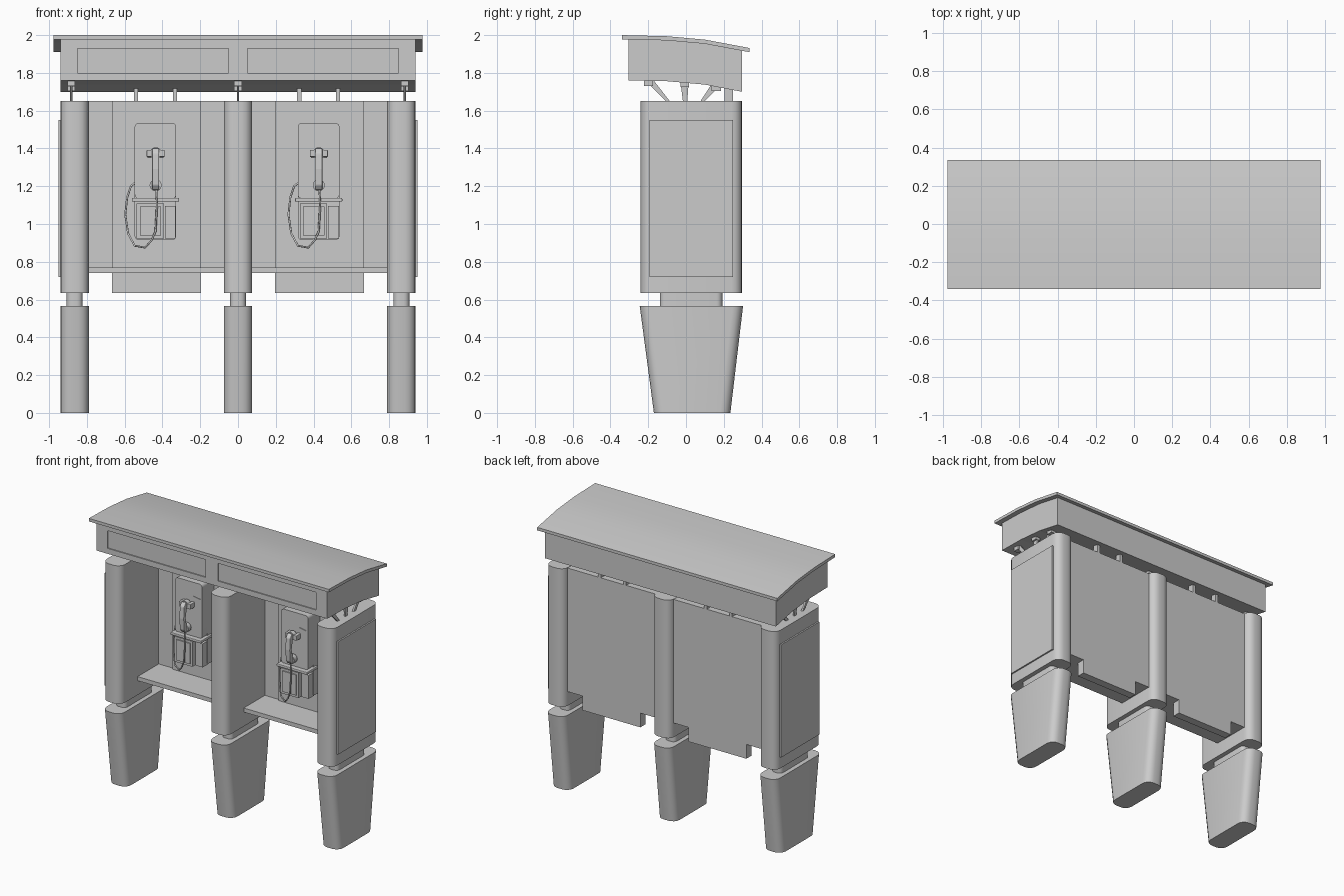
import bpy, bmesh, math
from mathutils import Vector

if "Cube" in bpy.data.objects:
    bpy.data.objects.remove(bpy.data.objects["Cube"])


def finish(name, bm, smooth=False, bevel=0.0):
    bmesh.ops.recalc_face_normals(bm, faces=bm.faces)
    me = bpy.data.meshes.new(name)
    bm.to_mesh(me)
    bm.free()
    ob = bpy.data.objects.new(name, me)
    bpy.context.collection.objects.link(ob)
    for o in bpy.context.selected_objects:
        o.select_set(False)
    ob.select_set(True)
    bpy.context.view_layer.objects.active = ob
    if bevel:
        m = ob.modifiers.new("bevel", 'BEVEL')
        m.width, m.segments = bevel, 2
    if smooth:
        bpy.ops.object.shade_smooth_by_angle(angle=math.radians(35))
    return ob


def box(name, x, y, z, bevel=0.0):
    bm = bmesh.new()
    bmesh.ops.create_cube(bm, size=1)
    for v in bm.verts:
        v.co = [r[0] + (c + 0.5) * (r[1] - r[0]) for c, r in zip(v.co, (x, y, z))]
    return finish(name, bm, bevel=bevel)


def prism(name, profile, a, b, axis='x', smooth=False, bevel=0.0):
    """Extrude a (y,z) profile along x, or an (x,z) profile along y."""
    bm = bmesh.new()
    place = (lambda p, t: (t, p[0], p[1])) if axis == 'x' else (lambda p, t: (p[0], t, p[1]))
    f = bm.faces.new([bm.verts.new(place(p, a)) for p in profile])
    ext = bmesh.ops.extrude_face_region(bm, geom=[f])
    d = Vector((b - a, 0, 0)) if axis == 'x' else Vector((0, b - a, 0))
    bmesh.ops.translate(bm, vec=d, verts=[v for v in ext['geom'] if isinstance(v, bmesh.types.BMVert)])
    return finish(name, bm, smooth, bevel)


def rounded(a0, a1, b0, b1, r, n=4):
    """Rounded rectangle outline."""
    pts = []
    for i, (ca, cb) in enumerate([(a1 - r, b1 - r), (a0 + r, b1 - r), (a0 + r, b0 + r), (a1 - r, b0 + r)]):
        for k in range(n + 1):
            t = math.pi / 2 * (i + k / n)
            pts.append((ca + r * math.cos(t), cb + r * math.sin(t)))
    return pts


def column(name, cx, hx, low, high, r):
    """Loft a rounded section between two (y0, y1, z) levels."""
    bm = bmesh.new()
    rings = [[bm.verts.new((x, y, z)) for x, y in rounded(cx - hx, cx + hx, y0, y1, r)]
             for y0, y1, z in (low, high)]
    n = len(rings[0])
    for i in range(n):
        bm.faces.new((rings[0][i], rings[0][(i + 1) % n], rings[1][(i + 1) % n], rings[1][i]))
    for ring in rings:
        bm.faces.new(ring)
    return finish(name, bm, smooth=True)


# Curved canopy roof and the sign box beneath it
top = [(-0.34, 2.0), (-0.1, 1.994), (0.1, 1.976), (0.335, 1.932)]
under = [(y, z - 0.022) for y, z in top]
prism("canopy_roof", top + under[::-1], -0.978, 0.978, smooth=True)
sign = prism("canopy_box", [(-0.305, 1.985), (-0.1, 1.98), (0.1, 1.962), (0.297, 1.93),
                            (0.297, 1.70), (0.1, 1.738), (-0.1, 1.756), (-0.305, 1.76)], -0.94, 0.94)

# Shallow recessed sign panels on the front
for s in (-1, 1):
    cut = box("sign_cutter", sorted((s * 0.05, s * 0.85)), (-0.35, -0.297), (1.80, 1.93))
    cut.hide_render = True
    m = sign.modifiers.new("recess", 'BOOLEAN')
    m.operation, m.object, m.solver = 'DIFFERENCE', cut, 'EXACT'
    bpy.context.view_layer.objects.active = sign
    bpy.ops.object.modifier_apply(modifier=m.name)
    bpy.data.objects.remove(cut)

# Three pillars: tapered foot, neck, upper pillar and fan of struts
for side, cx in (("left", -0.865), ("middle", 0.0), ("right", 0.865)):
    column(side + "_foot", cx, 0.075, (-0.17, 0.235, 0.0), (-0.245, 0.302, 0.565), 0.055)
    column(side + "_neck", cx, 0.042, (-0.138, 0.192, 0.56), (-0.138, 0.192, 0.64), 0.03)
    column(side + "_pillar", cx, 0.075, (-0.24, 0.297, 0.635), (-0.24, 0.297, 1.652), 0.055)
    sx = cx * 1.02
    for i, (b0, b1, t0, t1, zt) in enumerate([(-0.095, -0.078, -0.222, -0.175, 1.765),
                                              (-0.015, 0.006, -0.03, 0.015, 1.76),
                                              (0.07, 0.09, 0.135, 0.185, 1.74)]):
        prism(f"{side}_strut_{i}", [(b0, 1.64), (b1, 1.64), (t1, zt), (t0, zt)], sx - 0.006, sx + 0.006)
        box(f"{side}_strut_foot_{i}", (sx - 0.02, sx + 0.02), (t0, t1), (zt - 0.035, zt - 0.005))

# Poster panels on the outer sides
for s, side in ((-1, "left"), (1, "right")):
    box(side + "_poster", sorted((s * 0.93, s * 0.951)), (-0.193, 0.25), (0.72, 1.55))


def booth(label, cx):
    """One telephone bay centred between two pillars."""
    mid, edge = 0.235, 0.37
    # back panel with a lower tab, front board, shelf and roof rods
    prism(label + "_back_panel", [(cx - edge, 0.74), (cx - mid, 0.74), (cx - mid, 0.635), (cx + mid, 0.635),
                                  (cx + mid, 0.74), (cx + edge, 0.74), (cx + edge, 1.65), (cx - edge, 1.65)],
          0.205, 0.25, 'y')
    box(label + "_front_board", (cx - mid, cx + mid), (0.19, 0.206), (0.635, 1.65))
    box(label + "_shelf", (cx - edge, cx + edge), (-0.04, 0.207), (0.74, 0.77))
    p = cx - 0.005                      # phone centre
    for i, d in enumerate((-0.103, 0.103)):
        box(f"{label}_rod_{i}", (p + d - 0.011, p + d + 0.011), (0.205, 0.25), (1.64, 1.73))

    # phone body, ledge and lower boxes
    prism(label + "_phone_backplate", rounded(p - 0.11, p + 0.11, 0.915, 1.535, 0.022), 0.11, 0.195, 'y', True)
    prism(label + "_phone_body", rounded(p - 0.11, p + 0.11, 1.135, 1.535, 0.022), 0.05, 0.12, 'y', True)
    box(label + "_phone_ledge", (p - 0.125, p + 0.125), (0.015, 0.15), (1.118, 1.138), 0.005)
    box(label + "_lower_box", (p - 0.1, p + 0.045), (0.03, 0.12), (0.922, 1.108))
    box(label + "_lower_box_front", (p - 0.083, p + 0.03), (0.022, 0.035), (0.94, 1.092))
    box(label + "_side_box", (p + 0.05, p + 0.107), (0.06, 0.12), (0.922, 1.095))
    prism(label + "_pointer", [(p + 0.04, 1.435), (p + 0.095, 1.425), (p + 0.05, 1.415)], 0.045, 0.055, 'y')

    # cradle and handset
    h = p + 0.001
    for i, s in enumerate((-1, 1)):
        box(f"{label}_cradle_arm_{i}", sorted((h + s * 0.022, h + s * 0.048)), (0.0, 0.055), (1.355, 1.392), 0.004)
    box(label + "_cradle_base", (h - 0.042, h + 0.042), (0.03, 0.055), (1.35, 1.385))
    prism(label + "_handset_grip", [(0.015, 1.395), (-0.012, 1.4), (-0.03, 1.375), (-0.036, 1.29),
                                    (-0.03, 1.205), (-0.012, 1.18), (0.015, 1.185), (0.005, 1.215),
                                    (-0.01, 1.29), (0.005, 1.365)], h - 0.019, h + 0.019, bevel=0.006)
    for part, z, r in (("earpiece", 1.377, 0.03), ("mouthpiece", 1.205, 0.032)):
        circ = [(h + r * math.cos(k * math.pi / 6), z + r * math.sin(k * math.pi / 6)) for k in range(12)]
        prism(f"{label}_{part}", circ, 0.0, 0.034, 'y', True)

    # hanging cord
    path = [(0.004, 0.0, 1.19), (0.008, -0.005, 1.1), (0.0, -0.005, 0.96), (-0.02, 0.0, 0.915),
            (-0.055, 0.02, 0.875), (-0.11, 0.05, 0.885), (-0.145, 0.08, 0.95), (-0.16, 0.1, 1.05),
            (-0.15, 0.11, 1.14), (-0.13, 0.12, 1.2), (-0.105, 0.12, 1.22)]
    cu = bpy.data.curves.new(label + "_cord", 'CURVE')
    cu.dimensions, cu.bevel_depth, cu.bevel_resolution, cu.use_fill_caps = '3D', 0.0055, 1, True
    sp = cu.splines.new('POLY')
    sp.points.add(len(path) - 1)
    for pt, (x, y, z) in zip(sp.points, path):
        pt.co = (p + x, y, z, 1)
    bpy.context.collection.objects.link(bpy.data.objects.new(label + "_cord", cu))


booth("left", -0.432)
booth("right", 0.432)
